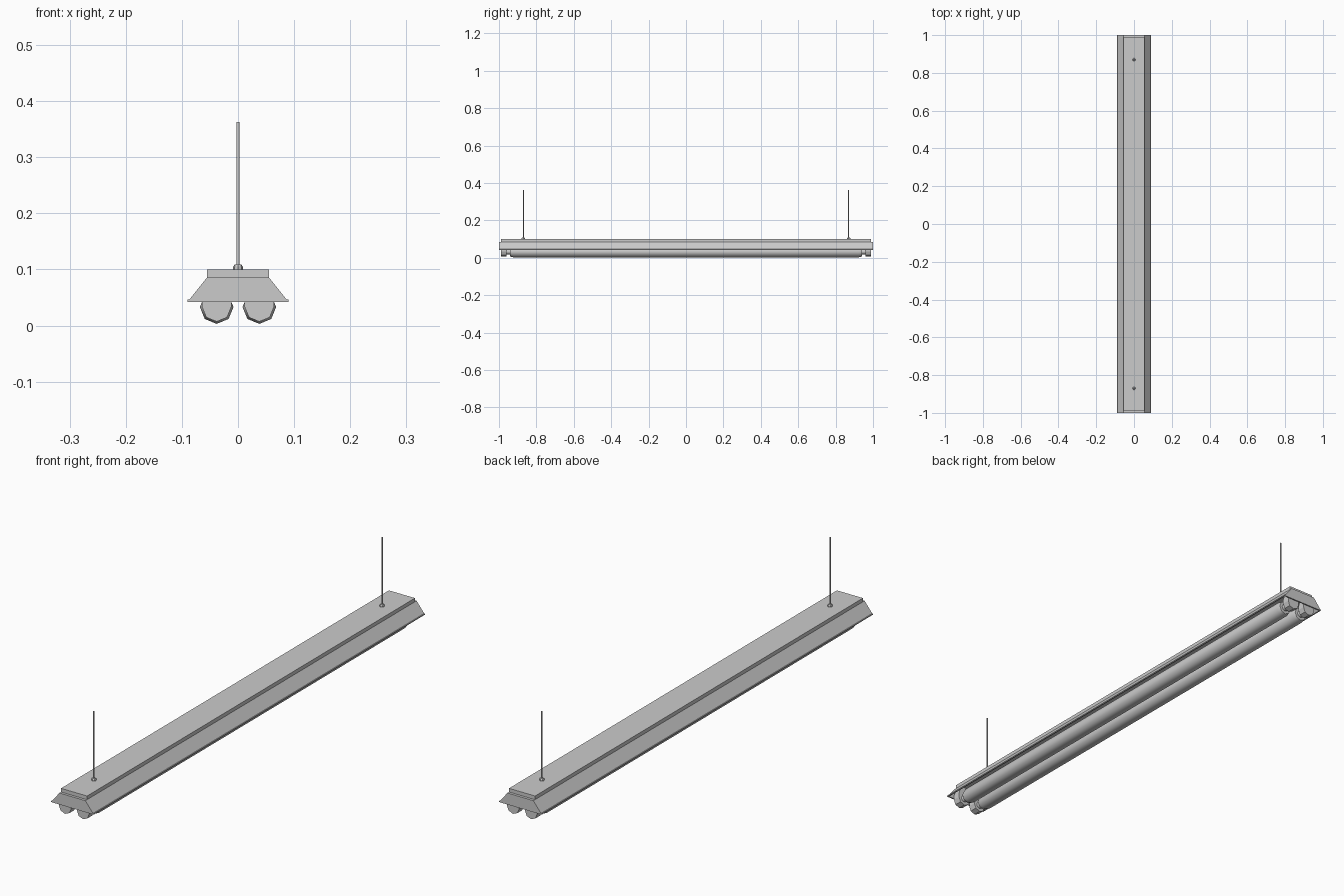
import bpy, bmesh, math
from mathutils import Matrix

cube = bpy.data.objects.get("Cube")
if cube:
    bpy.data.objects.remove(cube, do_unlink=True)

grey = bpy.data.materials.new("painted_grey")
grey.use_nodes = True
grey.diffuse_color = (0.6, 0.6, 0.6, 1)
grey.node_tree.nodes["Principled BSDF"].inputs["Base Color"].default_value = (0.6, 0.6, 0.6, 1)


def finish(name, bm, smooth=None):
    bmesh.ops.recalc_face_normals(bm, faces=bm.faces)
    mesh = bpy.data.meshes.new(name)
    bm.to_mesh(mesh)
    bm.free()
    obj = bpy.data.objects.new(name, mesh)
    bpy.context.collection.objects.link(obj)
    mesh.materials.append(grey)
    if smooth:
        bpy.ops.object.select_all(action='DESELECT')
        obj.select_set(True)
        bpy.context.view_layer.objects.active = obj
        bpy.ops.object.shade_smooth_by_angle(angle=math.radians(smooth))
    return obj


def extrude_y(name, profile, y0, y1):
    """Closed x-z profile extruded along y."""
    bm = bmesh.new()
    face = bm.faces.new([bm.verts.new((x, y0, z)) for x, z in profile])
    moved = bmesh.ops.extrude_face_region(bm, geom=[face])["geom"]
    bmesh.ops.translate(bm, vec=(0, y1 - y0, 0),
                        verts=[v for v in moved if isinstance(v, bmesh.types.BMVert)])
    return finish(name, bm)


def lathe(name, rings, sides, matrix, smooth=None):
    """Stack of (radius, height) rings around local z, capped at both ends."""
    bm = bmesh.new()
    loops = [[bm.verts.new((r * math.cos(math.tau * i / sides),
                            r * math.sin(math.tau * i / sides), h))
              for i in range(sides)] for r, h in rings]
    for a, b in zip(loops, loops[1:]):
        for i in range(sides):
            j = (i + 1) % sides
            bm.faces.new((a[i], a[j], b[j], b[i]))
    bm.faces.new(loops[0])
    bm.faces.new(loops[-1])
    bm.transform(matrix)
    return finish(name, bm, smooth)


# Channel housing on top
channel = [(-0.055, 0.085), (0.055, 0.085), (0.055, 0.1), (-0.055, 0.1)]
extrude_y("channel_housing", channel, -0.99, 0.99)

# Hollow flared reflector with a small lip along each lower edge
outer = [(0.055, 0.086), (0.087, 0.046), (0.09, 0.046), (0.09, 0.042)]
inner = [(0.085, 0.042), (0.052, 0.083)]
half = outer + inner
extrude_y("reflector", half + [(-x, z) for x, z in reversed(half)], -1, 1)

# Closing plates at the reflector ends
plate = outer + [(-x, z) for x, z in reversed(outer)]
for end, s in (("front", -1), ("back", 1)):
    extrude_y(end + "_end_plate", plate, s * 1.0, s * 0.995)

# Tubes, end pins and lamp holders
along_y = Matrix.Rotation(-math.pi / 2, 4, 'X')
for side, sx in (("left", 1), ("right", -1)):
    cx, cz = sx * 0.038, 0.033
    place = Matrix.Translation((cx, 0, cz)) @ along_y
    tube = [(0.026, -0.94), (0.03, -0.925), (0.03, 0.925), (0.026, 0.94)]
    lathe(side + "_tube", tube, 8, place, 50)
    for end, sy in (("front", -1), ("back", 1)):
        name = end + "_" + side
        lathe(name + "_tube_pin", [(0.014, sy * 0.935), (0.014, sy * 0.965)], 8, place, 50)
        # Rounded lower half, straight sides up into the reflector
        arc = [(cx + 0.026 * math.cos(a), cz + 0.026 * math.sin(a))
               for a in (math.pi + i * math.pi / 4 for i in range(5))]
        holder = arc + [(cx + 0.026, 0.05), (cx + 0.015, 0.086),
                        (cx - 0.015, 0.086), (cx - 0.026, 0.05)]
        extrude_y(name + "_lamp_holder", holder, sy * 0.96, sy * 0.99)

# Hanging rods with their nuts
for end, sy in (("front", -1), ("back", 1)):
    spot = Matrix.Translation((0, sy * 0.87, 0))
    lathe(end + "_rod", [(0.0028, 0.1), (0.0028, 0.363)], 8, spot, 50)
    lathe(end + "_rod_nut", [(0.0085, 0.099), (0.0085, 0.105), (0.006, 0.109)], 8, spot)
